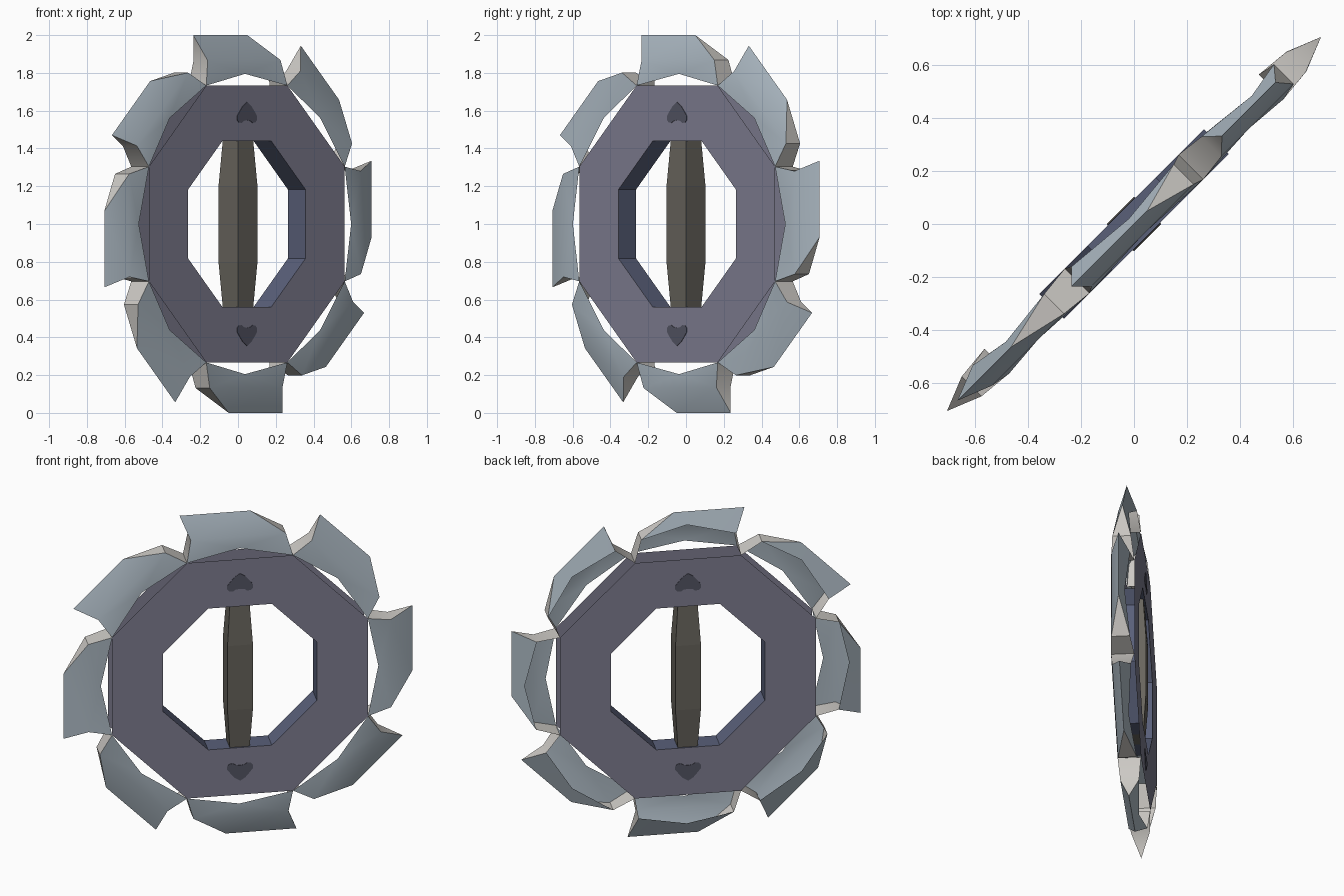
import bpy, bmesh, math
from mathutils import Matrix, Vector

if "Cube" in bpy.data.objects:
    bpy.data.objects.remove(bpy.data.objects["Cube"])

# The disc is built upright facing -y, then turned 45 degrees about z
TURN = Matrix.Translation((0, 0, 1)) @ Matrix.Rotation(math.radians(45), 4, 'Z')


def material(name, rgb):
    m = bpy.data.materials.new(name)
    m.diffuse_color = (*rgb, 1)
    m.use_nodes = True
    m.node_tree.nodes["Principled BSDF"].inputs["Base Color"].default_value = m.diffuse_color
    return m


STEEL = material("blue_grey_steel", (0.41, 0.48, 0.54))
EDGE = material("pale_edge", (0.60, 0.58, 0.55))
RING = material("purple_grey", (0.22, 0.215, 0.29))
WALL = material("slate_blue", (0.10, 0.115, 0.19))
GRIP = material("warm_dark_grey", (0.14, 0.13, 0.11))
MARK = material("dark_emblem", (0.09, 0.092, 0.13))


def make(name, verts, faces, mats, rule=None, smooth=False):
    """verts are (across, toward viewer, up) measured from the disc centre."""
    me = bpy.data.meshes.new(name)
    me.from_pydata([(u, -n, r) for u, n, r in verts], [], faces)
    for m in mats:
        me.materials.append(m)
    if rule:
        for p in me.polygons:
            p.material_index = rule(p)
    me.transform(TURN)
    ob = bpy.data.objects.new(name, me)
    bpy.context.collection.objects.link(ob)
    if smooth:
        bpy.ops.object.select_all(action='DESELECT')
        ob.select_set(True)
        bpy.context.view_layer.objects.active = ob
        bpy.ops.object.shade_smooth_by_angle(angle=math.radians(35))
    return ob


# Octagonal ring: two face plates and the inner wall, open at the rim
HALF = 0.066
APO_OUT, APO_IN = 0.733, 0.44


def octagon(apothem, n):
    rad = apothem / math.cos(math.pi / 8)
    return [(rad * math.cos(math.pi / 8 + i * math.pi / 4), n,
             rad * math.sin(math.pi / 8 + i * math.pi / 4)) for i in range(8)]


verts = (octagon(APO_OUT, HALF) + octagon(APO_IN, HALF)
         + octagon(APO_OUT, -HALF) + octagon(APO_IN, -HALF))
faces = []
for i in range(8):
    j = (i + 1) % 8
    faces += [(i, j, 8 + j, 8 + i),
              (16 + j, 16 + i, 24 + i, 24 + j),
              (8 + i, 8 + j, 24 + j, 24 + i)]
make("ring", verts, faces, [RING, WALL],
     lambda p: 0 if abs(p.normal.y) > 0.5 else 1)

# Eight hooked blades: full front sheet, notched back sheet, pale end caps
CORNER = APO_OUT * math.tan(math.pi / 8)
D = 0.053
blade = [(-0.335, 0, 1.0), (0.07, 0, 1.0),                     # 0-1 cutting edge
         (0.265, D, 0.868), (-0.28, D, 0.865),                 # 2-3 front fold
         (0.265, -D, 0.868), (-0.28, -D, 0.865),               # 4-5 back fold
         (-CORNER, HALF, APO_OUT), (CORNER, HALF, APO_OUT),    # 6-7 front roots
         (-CORNER, -HALF, APO_OUT), (CORNER, -HALF, APO_OUT),  # 8-9 back roots
         (0, 0.052, 0.795), (0, -0.028, 0.93)]                 # 10-11 notches
sheet = [(3, 2, 1, 0), (3, 10, 2), (6, 10, 3), (10, 7, 2),
         (0, 1, 4, 11), (0, 11, 5)]
caps = [(5, 3, 0), (8, 6, 3, 5), (2, 4, 1), (7, 9, 4, 2)]
for k in range(8):
    c, s = math.cos(k * math.pi / 4), math.sin(k * math.pi / 4)
    turned = [(u * c + r * s, n, r * c - u * s) for u, n, r in blade]
    make(f"blade_{k + 1}", turned, sheet + caps, [STEEL, EDGE],
         lambda p: 0 if p.index < len(sheet) else 1, smooth=True)

# Square grip across the opening, tapered toward both ends
levels = [(-0.44, 0.057), (-0.2, 0.073), (0.2, 0.073), (0.44, 0.057)]
verts = [(sx * w, sy * w, z) for z, w in levels
         for sx, sy in ((-1, 1), (1, 1), (1, -1), (-1, -1))]
faces = [(4 * a + i, 4 * a + (i + 1) % 4, 4 * a + 4 + (i + 1) % 4, 4 * a + 4 + i)
         for a in range(3) for i in range(4)]
make("grip", verts, faces + [(3, 2, 1, 0), (12, 13, 14, 15)], [GRIP])

# Heart emblems on both faces, tips pointing outward
half = [(0.03, 0.626), (0.056, 0.595), (0.074, 0.572), (0.074, 0.552),
        (0.062, 0.538), (0.042, 0.535), (0.025, 0.546)]
heart = [(0, 0.645)] + half + [(0, 0.55)] + [(-u, r) for u, r in reversed(half)]
count = len(heart)
for up in (1, -1):
    for side in (1, -1):
        n0, n1 = side * HALF, side * (HALF + 0.003)
        verts = [(u, n, up * r) for n in (n0, n1) for u, r in heart]
        faces = [tuple(range(count, 2 * count))]
        faces += [(i, (i + 1) % count, count + (i + 1) % count, count + i)
                  for i in range(count)]
        if up * side > 0:
            faces = [f[::-1] for f in faces]
        make(f"heart_{'top' if up > 0 else 'bottom'}_{'front' if side > 0 else 'back'}",
             verts, faces, [MARK])
